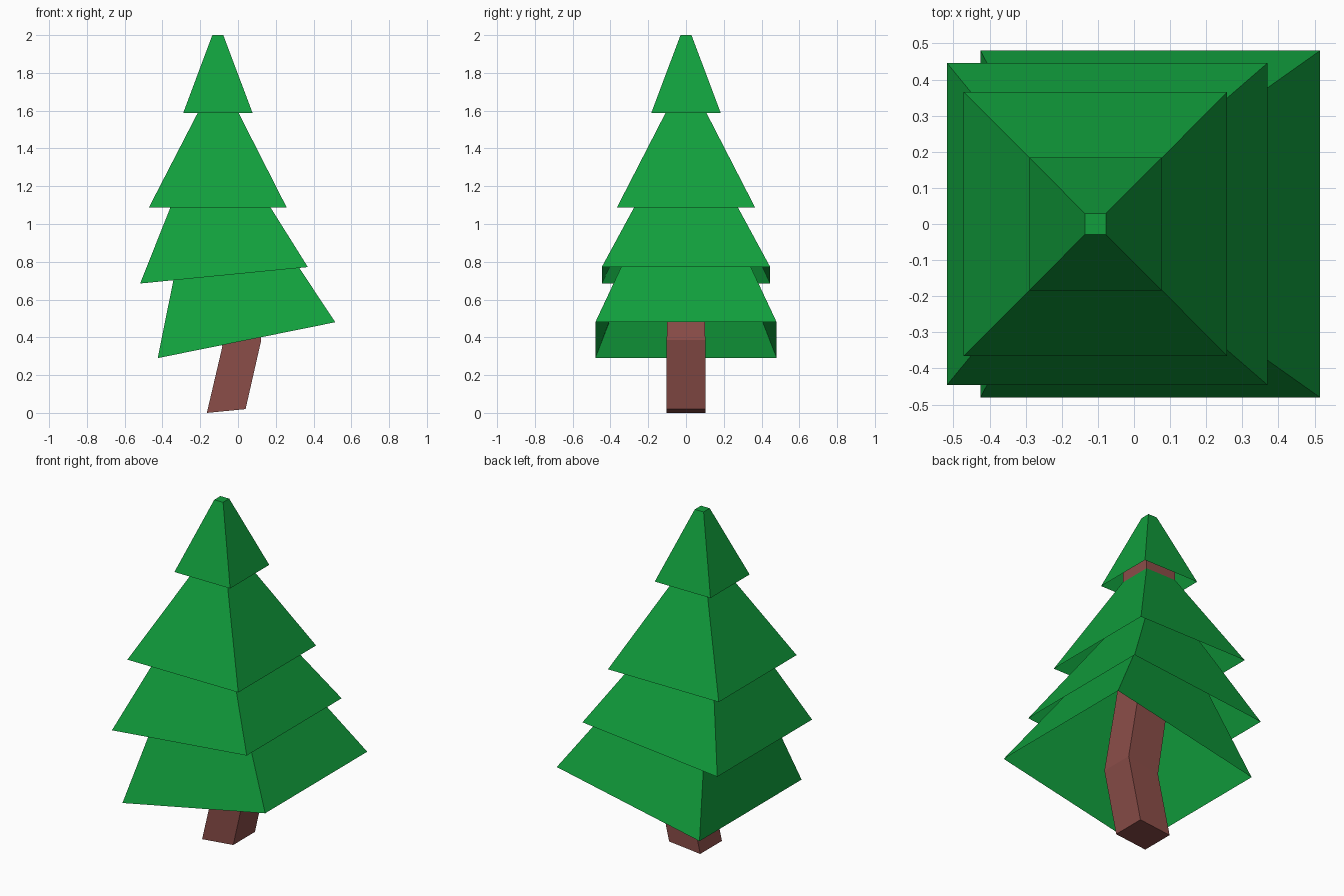
import bpy, bmesh

if "Cube" in bpy.data.objects:
    bpy.data.objects.remove(bpy.data.objects["Cube"])


def material(name, rgb):
    m = bpy.data.materials.new(name)
    m.diffuse_color = (*rgb, 1.0)
    m.use_nodes = True
    m.node_tree.nodes["Principled BSDF"].inputs["Base Color"].default_value = m.diffuse_color
    return m


green = material("leaf green", (0.0056, 0.345, 0.046))
brown = material("bark brown", (0.258, 0.075, 0.066))


def loft(name, rings, mat, cap_bottom=False, cap_top=False):
    """Four-sided tube; each ring is (left x, left z, right x, right z, half depth)."""
    bm = bmesh.new()
    loops = []
    for xl, zl, xr, zr, d in rings:
        pts = [(xl, -d, zl), (xr, -d, zr), (xr, d, zr), (xl, d, zl)]
        loops.append([bm.verts.new(p) for p in pts])
    for a, b in zip(loops, loops[1:]):
        for i in range(4):
            j = (i + 1) % 4
            bm.faces.new((a[i], a[j], b[j], b[i]))
    if cap_bottom:
        bm.faces.new(loops[0][::-1])
    if cap_top:
        bm.faces.new(loops[-1])
    mesh = bpy.data.meshes.new(name)
    bm.to_mesh(mesh)
    bm.free()
    mesh.materials.append(mat)
    obj = bpy.data.objects.new(name, mesh)
    bpy.context.collection.objects.link(obj)
    return obj


# Crooked trunk, running up inside the branches
loft("trunk", [
    (-0.165, 0.0, 0.04, 0.02, 0.102),
    (-0.083, 0.35, 0.123, 0.385, 0.102),
    (-0.15, 0.78, 0.05, 0.81, 0.10),
    (-0.205, 1.15, -0.005, 1.15, 0.10),
    (-0.205, 1.72, -0.005, 1.72, 0.10),
], brown, cap_bottom=True, cap_top=True)

# Hollow branch tiers, open underneath, the lower two tilted
tiers = {
    "bottom_branches": [(-0.425, 0.29, 0.515, 0.48, 0.48), (-0.228, 1.27, -0.022, 1.29, 0.10)],
    "lower_branches": [(-0.518, 0.685, 0.37, 0.772, 0.446), (-0.234, 1.40, -0.03, 1.41, 0.10)],
    "upper_branches": [(-0.472, 1.087, 0.258, 1.087, 0.366), (-0.202, 1.61, -0.008, 1.61, 0.097)],
    "top_branches": [(-0.29, 1.588, 0.077, 1.588, 0.184), (-0.136, 2.0, -0.078, 2.0, 0.029)],
}
for name, rings in tiers.items():
    loft(name, rings, green, cap_top=(name == "top_branches"))
